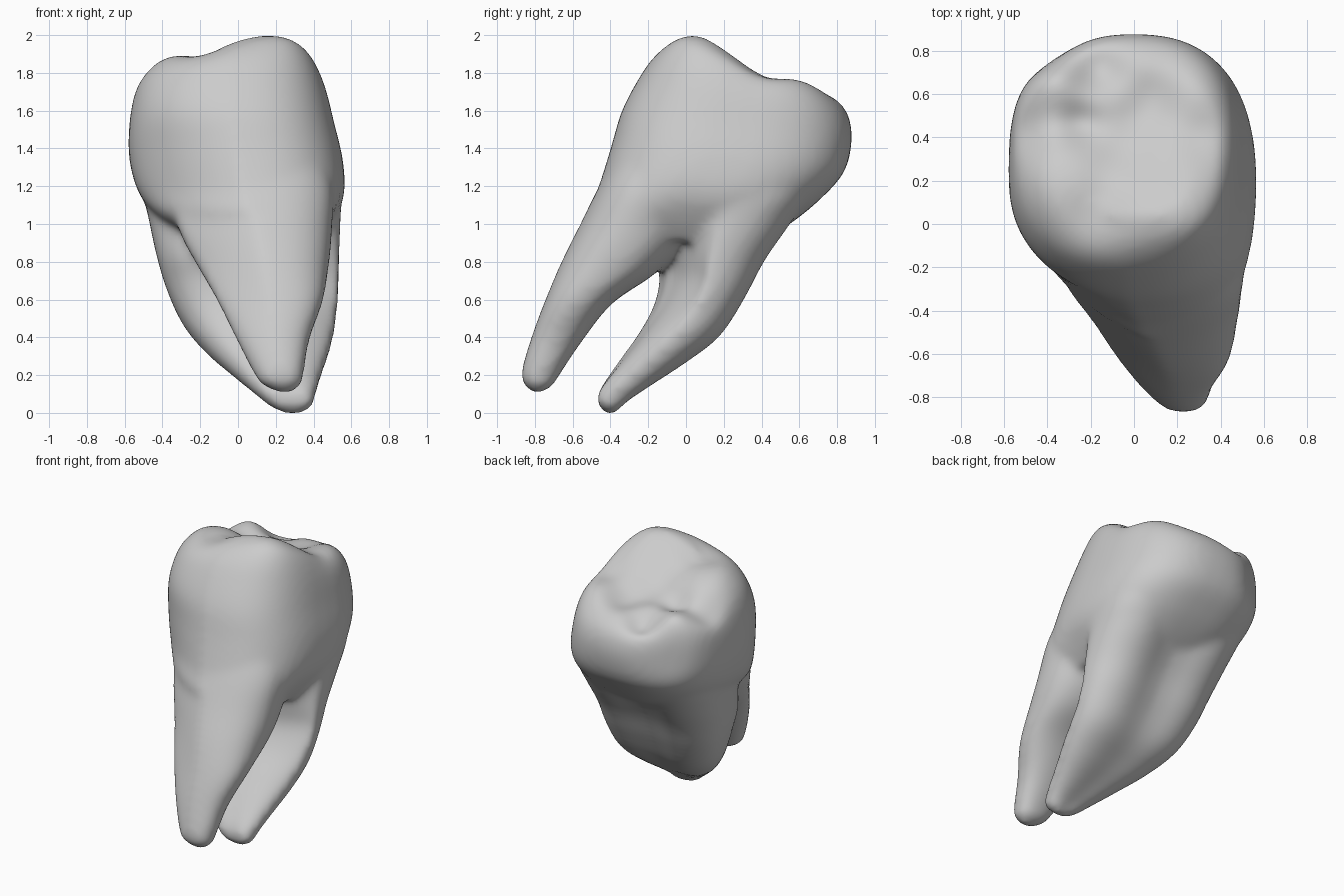
import bpy
import bmesh
import math
from mathutils import Vector

default_cube = bpy.data.objects.get("Cube")
if default_cube:
    bpy.data.objects.remove(default_cube, do_unlink=True)

SEGMENTS = 48
STEPS = 5


def superellipse(angle, power):
    """Point on a unit rounded square."""
    c, s = math.cos(angle), math.sin(angle)
    return (math.copysign(abs(c) ** (2 / power), c),
            math.copysign(abs(s) ** (2 / power), s))


def spline(a, b, c, d, t):
    """Catmull-Rom value between b and c."""
    return b + t / 2 * (c - a + t * (2 * a - 5 * b + 4 * c - d
                                     + t * (3 * (b - c) + d - a)))


def refine(rings):
    """Insert smooth rings between the given ones."""
    padded = [rings[0]] + rings + [rings[-1]]
    result = []
    for group in zip(padded, padded[1:], padded[2:], padded[3:]):
        for step in range(STEPS):
            result.append([spline(*values, step / STEPS) for values in zip(*group)])
    return result + [rings[-1]]


def loft(bm, rings, power, pinch=0.0):
    """Closed skin through tilted rings, listed from the bottom upwards.
    Ring: front y, front z, back y, back z, low x, high x, corner cut.
    A positive cut trims the front left corner, a negative one the front right.
    Pinch hollows the middle of the front and back."""
    loops = []
    for yf, zf, yb, zb, xl, xr, cut in refine(rings):
        loop = []
        for i in range(SEGMENTS):
            u, v = superellipse(math.tau * i / SEGMENTS, power)
            waist = 1 - pinch * math.exp(-(u / 0.45) ** 2)
            x = (xl + xr) / 2 + u * (xr - xl) / 2
            y = (yf + yb) / 2 + v * waist * (yb - yf) / 2
            y += max(0, u * cut) * max(0, -v)
            z = (zf + zb) / 2 + v * (zb - zf) / 2
            loop.append(bm.verts.new((x, y, z)))
        loops.append(loop)
    for low, high in zip(loops, loops[1:]):
        for i in range(SEGMENTS):
            j = (i + 1) % SEGMENTS
            bm.faces.new((low[i], low[j], high[j], high[i]))
    bm.faces.new(loops[0][::-1])
    bm.faces.new(loops[-1])


crown = [
    (-0.42, 0.93, 0.36, 0.88, -0.2, 0.42, -0.1),
    (-0.53, 1.04, 0.55, 1.0, -0.4, 0.51, -0.2),
    (-0.47, 1.18, 0.71, 1.13, -0.52, 0.565, -0.24),
    (-0.4, 1.4, 0.84, 1.28, -0.575, 0.555, -0.18),
    (-0.34, 1.6, 0.88, 1.46, -0.575, 0.51, -0.1),
    (-0.245, 1.78, 0.85, 1.6, -0.545, 0.47, -0.07),
    (-0.165, 1.89, 0.76, 1.69, -0.48, 0.43, -0.06),
    (-0.07, 1.96, 0.65, 1.74, -0.39, 0.38, -0.04),
    (0.04, 1.99, 0.5, 1.78, -0.25, 0.27, 0),
]
front_root = [
    (-0.82, 0.11, -0.75, 0.11, 0.2, 0.29, 0),
    (-0.865, 0.16, -0.7, 0.15, 0.12, 0.34, 0),
    (-0.87, 0.23, -0.67, 0.2, 0.08, 0.35, -0.02),
    (-0.82, 0.4, -0.55, 0.38, -0.01, 0.38, -0.05),
    (-0.745, 0.6, -0.39, 0.58, -0.11, 0.45, -0.1),
    (-0.66, 0.8, -0.16, 0.74, -0.21, 0.48, -0.15),
    (-0.56, 1.0, 0.0, 0.92, -0.31, 0.5, -0.18),
    (-0.46, 1.2, 0.1, 1.15, -0.36, 0.51, -0.2),
    (-0.36, 1.38, 0.1, 1.35, -0.3, 0.45, -0.2),
]
back_root = [
    (-0.44, 0.0, -0.38, -0.01, 0.25, 0.33, 0),
    (-0.48, 0.05, -0.35, 0.01, 0.18, 0.39, 0),
    (-0.475, 0.12, -0.3, 0.055, 0.11, 0.41, 0),
    (-0.4, 0.24, -0.17, 0.14, -0.01, 0.44, 0.04),
    (-0.27, 0.43, 0.02, 0.26, -0.18, 0.49, 0.1),
    (-0.2, 0.58, 0.21, 0.4, -0.3, 0.52, 0.2),
    (-0.18, 0.72, 0.35, 0.6, -0.38, 0.535, 0.29),
    (-0.2, 0.85, 0.465, 0.8, -0.43, 0.54, 0.3),
    (-0.16, 1.02, 0.61, 1.0, -0.47, 0.545, 0.22),
    (-0.05, 1.2, 0.72, 1.18, -0.5, 0.54, 0.12),
    (0.05, 1.38, 0.72, 1.34, -0.45, 0.45, 0.08),
]

# Crown and both roots as overlapping shells
bm = bmesh.new()
loft(bm, crown, 2.65)
loft(bm, front_root, 2.4)
loft(bm, back_root, 2.5, pinch=0.28)
mesh = bpy.data.meshes.new("molar_tooth")
bm.to_mesh(mesh)
bm.free()
tooth = bpy.data.objects.new("molar_tooth", mesh)
bpy.context.collection.objects.link(tooth)

# Fuse the shells and soften the joins
remesh = tooth.modifiers.new("fuse", 'REMESH')
remesh.mode = 'VOXEL'
remesh.voxel_size = 0.022
soften = tooth.modifiers.new("soften", 'SMOOTH')
soften.factor = 0.5
soften.iterations = 18
graph = bpy.context.evaluated_depsgraph_get()
fused = bpy.data.meshes.new_from_object(tooth.evaluated_get(graph))
tooth.modifiers.clear()
tooth.data = fused
bpy.data.meshes.remove(mesh)
fused.name = "molar_tooth"

# Cusps, chewing grooves and root furrows: centre, push, radius
sculpting = [
    ((0.27, 0.02, 1.94), (0, 0, 0.035), 0.18),    # front left cusp
    ((-0.38, 0.0, 1.88), (0, 0, -0.015), 0.18),   # front right cusp
    ((-0.17, 0.05, 1.92), (0, 0, -0.075), 0.15),  # front groove
    ((-0.05, 0.38, 1.84), (0, 0, -0.08), 0.2),    # central basin
    ((0.08, 0.58, 1.75), (0, 0, -0.05), 0.14),    # back groove
    ((-0.25, 0.46, 1.78), (0, 0, -0.07), 0.11),   # groove round small cusp
    ((-0.44, 0.42, 1.72), (0, 0, -0.08), 0.13),
    ((-0.16, 0.7, 1.69), (0, 0, -0.08), 0.12),
    ((-0.37, 0.67, 1.67), (0, 0, 0.04), 0.11),    # small back cusp
    ((0.28, 0.62, 1.71), (0, 0, 0.02), 0.14),     # back left cusp
    ((0.32, 0.39, 1.8), (0, 0, -0.04), 0.14),     # left side valley
    ((0.55, -0.04, 1.02), (-0.02, 0, 0), 0.18),   # side furrow
    ((-0.4, 0.82, 1.5), (0, -0.05, 0), 0.2),      # flattened back corner
]
for vert in fused.vertices:
    start = vert.co.copy()
    for centre, push, radius in sculpting:
        distance = (start - Vector(centre)).length
        vert.co += Vector(push) * math.exp(-(distance / radius) ** 2)

# Plain grey enamel
enamel = bpy.data.materials.new("grey_enamel")
enamel.use_nodes = True
grey = (0.6, 0.6, 0.6, 1)
enamel.diffuse_color = grey
enamel.node_tree.nodes["Principled BSDF"].inputs["Base Color"].default_value = grey
fused.materials.clear()
fused.materials.append(enamel)
fused.shade_smooth()
fused.update()
